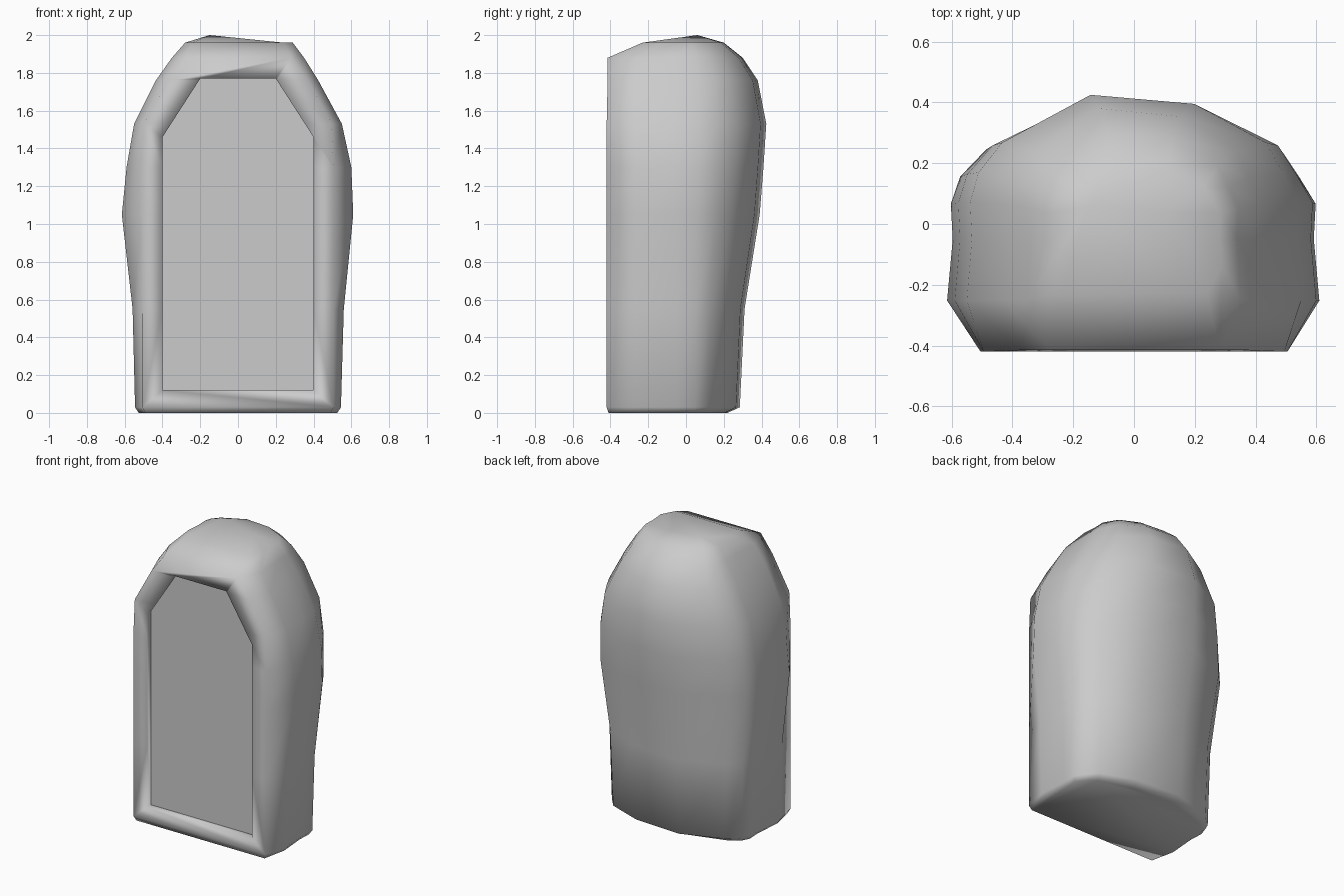
import bpy, bmesh

if "Cube" in bpy.data.objects:
    bpy.data.objects.remove(bpy.data.objects["Cube"])

FLOOR_Y = -0.378  # depth of the recessed front panel

# Ring rows: z, front y, front half width, left width, right width, back depth
RINGS = [
    (0.00, -0.41, 0.49, 0.525, 0.525, 0.22),
    (0.03, -0.42, 0.505, 0.545, 0.545, 0.285),
    (0.55, -0.42, 0.505, 0.558, 0.560, 0.31),
    (1.05, -0.42, 0.505, 0.615, 0.610, 0.39),
    (1.30, -0.42, 0.505, 0.590, 0.600, 0.41),
    (1.53, -0.42, 0.495, 0.550, 0.550, 0.425),
    (1.76, -0.415, 0.37, 0.435, 0.425, 0.38),
    (1.88, -0.415, 0.28, 0.350, 0.350, 0.30),
    (1.96, -0.23, 0.24, 0.280, 0.290, 0.20),
]


def section(z, yf, f, wl, wr, b):
    """D-shaped cross-section: flat front, faceted rounded back."""
    def half(w, side, back):
        return [(f, yf), (w, yf * 0.6), (w * 0.97, -0.05), (w * 0.98, b * 0.17),
                (w * side[0], b * side[1]), (w * 0.79, b * 0.63), (w * back[0], b * back[1])]
    right = half(wr, (0.89, 0.4), (0.36, 0.93))
    left = [(-x, y) for x, y in reversed(half(wl, (0.93, 0.4), (0.26, 1.0)))]
    return [(x, y, z) for x, y in right + left]


def make_object(name, bm):
    bmesh.ops.recalc_face_normals(bm, faces=bm.faces)
    mesh = bpy.data.meshes.new(name)
    bm.to_mesh(mesh)
    bm.free()
    ob = bpy.data.objects.new(name, mesh)
    bpy.context.collection.objects.link(ob)
    return ob


# Body: lofted stack of sections with a low, uneven peak
bm = bmesh.new()
loops = [[bm.verts.new(p) for p in section(*r)] for r in RINGS]
n = len(loops[0])
for a, c in zip(loops, loops[1:]):
    for i in range(n):
        j = (i + 1) % n
        bm.faces.new((a[i], a[j], c[j], c[i]))
bm.faces.new(loops[0][::-1])
top = loops[-1]
peak_l = bm.verts.new((-0.15, 0.06, 2.0))
peak_r = bm.verts.new((0.1, 0.04, 1.965))
for i in range(n):
    j = (i + 1) % n
    bm.faces.new((top[i], top[j], peak_r if i < n // 2 - 1 else peak_l))
bm.faces.new((top[n // 2 - 1], peak_l, peak_r))
bm.faces.new((top[0], peak_r, peak_l))
body = make_object("stone_body", bm)

# Cutter: coffin-shaped prism for the recessed front panel
outline = [(-0.4, 0.12), (0.4, 0.12), (0.4, 1.46), (0.2, 1.77), (-0.2, 1.77), (-0.4, 1.46)]
bm = bmesh.new()
face = bm.faces.new([bm.verts.new((x, -0.6, z)) for x, z in outline])
ext = bmesh.ops.extrude_face_region(bm, geom=[face])
for v in ext["geom"]:
    if isinstance(v, bmesh.types.BMVert):
        v.co.y = FLOOR_Y
cutter = make_object("panel_cutter", bm)
cutter.hide_render = True

bpy.context.view_layer.objects.active = body
body.select_set(True)
mod = body.modifiers.new("front_panel", "BOOLEAN")
mod.operation = 'DIFFERENCE'
mod.solver = 'EXACT'
mod.object = cutter
bpy.ops.object.modifier_apply(modifier=mod.name)
bpy.data.objects.remove(cutter)

# Smooth everywhere, with the rim rolling into the recess; only the panel floor edge is crisp
bm = bmesh.new()
bm.from_mesh(body.data)
for f in bm.faces:
    f.smooth = True
for e in bm.edges:
    on_floor = all(abs(v.co.y - FLOOR_Y) < 1e-3 and v.co.z > 0.1 for v in e.verts)
    e.smooth = not (on_floor and e.calc_face_angle(0) > 0.5)
bm.to_mesh(body.data)
bm.free()
